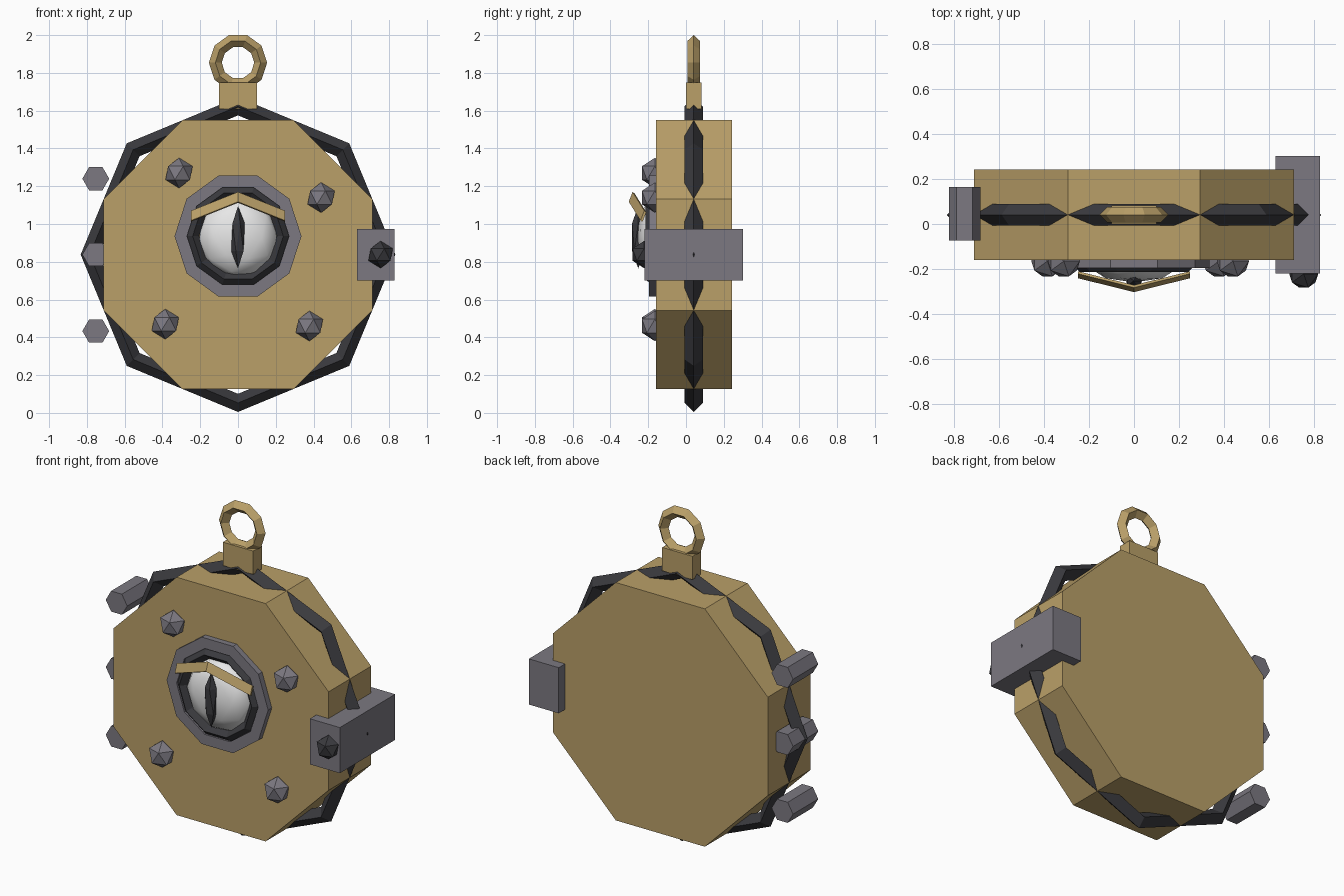
import bpy, bmesh, math
from mathutils import Vector

if "Cube" in bpy.data.objects:
    bpy.data.objects.remove(bpy.data.objects["Cube"])


def material(name, rgb):
    m = bpy.data.materials.new(name)
    m.diffuse_color = (*rgb, 1)
    m.use_nodes = True
    m.node_tree.nodes["Principled BSDF"].inputs["Base Color"].default_value = m.diffuse_color
    return m


GOLD = material("aged_gold", (0.49, 0.35, 0.14))
GREY = material("steel_grey", (0.20, 0.19, 0.22))
DARK = material("dark_iron", (0.042, 0.042, 0.048))
WHITE = material("eye_white", (0.82, 0.82, 0.82))


def finish(name, bm, mat, smooth=False):
    bmesh.ops.recalc_face_normals(bm, faces=bm.faces)
    me = bpy.data.meshes.new(name)
    bm.to_mesh(me)
    bm.free()
    me.materials.append(mat)
    for p in me.polygons:
        p.use_smooth = smooth
    ob = bpy.data.objects.new(name, me)
    bpy.context.collection.objects.link(ob)
    return ob


def lathe_y(name, mat, x, z, sides, section, start=0.0):
    """Sweep a closed (radius, y) section around an axis parallel to y."""
    bm = bmesh.new()
    rings = []
    for i in range(sides):
        a = start + i * math.tau / sides
        rings.append([bm.verts.new((x + r * math.cos(a), y, z + r * math.sin(a)))
                      for r, y in section])
    n = len(section)
    for i in range(sides):
        p, q = rings[i], rings[(i + 1) % sides]
        for j in range(n):
            k = (j + 1) % n
            bm.faces.new((p[j], p[k], q[k], q[j]))
    return finish(name, bm, mat)


def torus_y(name, mat, y, z, sides, major, minor):
    section = [(major + minor, y), (major, y - minor),
               (major - minor, y), (major, y + minor)]
    return lathe_y(name, mat, 0, z, sides, section)


def prism_y(name, mat, x, z, sides, radius, y0, y1, start=0.0):
    bm = bmesh.new()
    front, back = [], []
    for i in range(sides):
        a = start + i * math.tau / sides
        px, pz = x + radius * math.cos(a), z + radius * math.sin(a)
        front.append(bm.verts.new((px, y0, pz)))
        back.append(bm.verts.new((px, y1, pz)))
    bm.faces.new(front)
    bm.faces.new(back[::-1])
    for i in range(sides):
        k = (i + 1) % sides
        bm.faces.new((front[i], back[i], back[k], front[k]))
    return finish(name, bm, mat)


def box(name, mat, lo, hi):
    bm = bmesh.new()
    bmesh.ops.create_cube(bm, size=1)
    lo, hi = Vector(lo), Vector(hi)
    for v in bm.verts:
        v.co = (lo + hi) / 2 + v.co * (hi - lo)
    return finish(name, bm, mat)


def ball(name, mat, centre, scale, subdiv=1, smooth=False):
    bm = bmesh.new()
    bmesh.ops.create_icosphere(bm, subdivisions=subdiv, radius=1)
    for v in bm.verts:
        v.co = Vector(centre) + v.co * Vector(scale)
    return finish(name, bm, mat, smooth)


# Octagonal case and the iron rim around it
prism_y("case", GOLD, 0, 0.838, 8, 0.77, -0.16, 0.243, math.pi / 8)
torus_y("rim", DARK, 0.041, 0.838, 8, 0.785, 0.048)

# Hanging neck and loop
box("neck", GOLD, (-0.1, 0.0, 1.61), (0.1, 0.082, 1.75))
torus_y("loop", GOLD, 0.041, 1.854, 10, 0.12, 0.034)

# Eye: bezel, socket, eyeball and slit pupil
lathe_y("bezel", GREY, 0, 0.936, 10,
        [(0.336, -0.15), (0.336, -0.195), (0.27, -0.195), (0.27, -0.15)])
torus_y("socket", DARK, -0.18, 0.936, 10, 0.24, 0.034)
ball("eyeball", WHITE, (0, -0.16, 0.93), (0.215, 0.1, 0.215), 2, True)
ball("pupil", DARK, (0, -0.253, 0.93), (0.04, 0.038, 0.165))

# Gabled brow plate over the eye, three stations across x
bm = bmesh.new()
stations = []
for x, dy, dz in ((-0.25, 0.062, -0.1), (0, 0, 0), (0.25, 0.062, -0.1)):
    stations.append([bm.verts.new((x, y + dy, z + dz)) for y, z in
                     ((-0.283, 1.17), (-0.303, 1.118), (-0.292, 1.112), (-0.272, 1.162))])
for p, q in zip(stations, stations[1:]):
    for j in range(4):
        k = (j + 1) % 4
        bm.faces.new((p[j], p[k], q[k], q[j]))
bm.faces.new(stations[0])
bm.faces.new(stations[2])
finish("brow", bm, GOLD)

# Rivets on the face
for i, (x, z) in enumerate(((-0.312, 1.27), (0.44, 1.14), (-0.385, 0.47), (0.378, 0.46))):
    ball(f"rivet_{i + 1}", GREY, (x, -0.165, z), (0.08, 0.08, 0.08))

# Side latch with its knob
box("latch", GREY, (0.63, -0.22, 0.7), (0.828, 0.303, 0.973))
ball("latch_knob", DARK, (0.755, -0.222, 0.838), (0.072, 0.072, 0.072))

# Hinge pins on the other side
for i, z in enumerate((1.24, 0.838, 0.433)):
    prism_y(f"hinge_pin_{i + 1}", GREY, -0.753, z, 6, 0.071, -0.073, 0.165)
